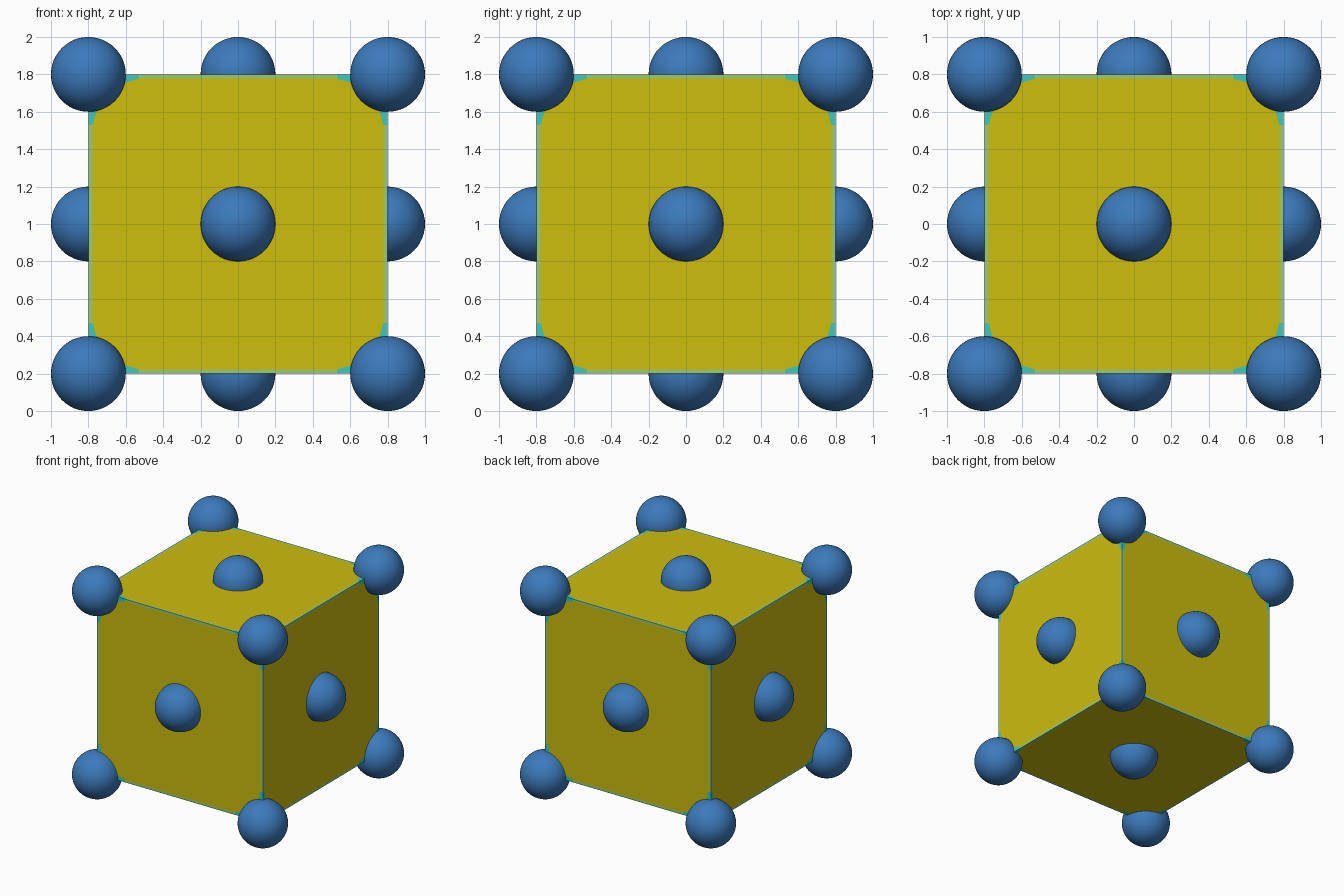
import bpy, bmesh, math
from mathutils import Matrix, Vector

cube = bpy.data.objects.get("Cube")
if cube:
    bpy.data.objects.remove(cube, do_unlink=True)


def material(name, rgb):
    m = bpy.data.materials.new(name)
    m.use_nodes = True
    m.diffuse_color = (*rgb, 1)
    bsdf = next(n for n in m.node_tree.nodes if n.type == 'BSDF_PRINCIPLED')
    bsdf.inputs["Base Color"].default_value = (*rgb, 1)
    return m


blue = material("blue", (0.045, 0.195, 0.50))
yellow = material("yellow", (0.61, 0.51, 0.004))
green = material("pale green", (0.33, 0.60, 0.16))
teal = material("teal", (0.05, 0.58, 0.48))

H = 0.8        # half size of the cell
S = 0.777      # half size of the yellow panel
A = 0.53       # where the panel corner rounding starts
R = 0.2        # ball radius
CENTRE = Vector((0, 0, 1))


def quarter(points, k):
    """Turn 2D points by k quarter turns and lift them onto the panel plane."""
    rot = Matrix.Rotation(k * math.pi / 2, 3, 'Z')
    return [rot @ Vector((x, y, H)) for x, y in points]


# Rotations that carry the top panel to each of the six sides
sides = [Matrix.Rotation(k * math.pi / 2, 3, 'X') for k in range(4)]
sides += [Matrix.Rotation(s * math.pi / 2, 3, 'Y') for s in (1, -1)]

# Cube body: yellow panels, pale edge strips and teal corner pieces
arc = [(S, A), (0.757, 0.60), (0.69, 0.69), (0.60, 0.757), (A, S)]
corner = [(H, A), (H, H), (A, H)] + arc[::-1]
strip = [(S, -A), (H, -A), (H, A), (S, A)]
bm = bmesh.new()
for side in sides:
    panel = [p for k in range(4) for p in quarter(arc, k)]
    pieces = [(panel, 0)]
    for k in range(4):
        pieces += [(quarter(strip, k), 1), (quarter(corner, k), 2)]
    for points, index in pieces:
        face = bm.faces.new([bm.verts.new(side @ p + CENTRE) for p in points])
        face.material_index = index
bmesh.ops.remove_doubles(bm, verts=bm.verts, dist=0.0005)
mesh = bpy.data.meshes.new("cube_body")
bm.to_mesh(mesh)
bm.free()
for m in (yellow, green, teal):
    mesh.materials.append(m)
bpy.context.collection.objects.link(bpy.data.objects.new("cube_body", mesh))

# One shared ball mesh
bm = bmesh.new()
bmesh.ops.create_uvsphere(bm, u_segments=48, v_segments=24, radius=R)
for f in bm.faces:
    f.smooth = True
ball = bpy.data.meshes.new("ball")
bm.to_mesh(ball)
bm.free()
ball.materials.append(blue)


def add_ball(name, position):
    ob = bpy.data.objects.new(name, ball)
    ob.location = CENTRE + Vector(position)
    bpy.context.collection.objects.link(ob)


# Balls on the eight corners
for x, xn in ((H, "left"), (-H, "right")):
    for y, yn in ((-H, "front"), (H, "back")):
        for z, zn in ((H, "top"), (-H, "bottom")):
            add_ball(f"corner_ball_{zn}_{yn}_{xn}", (x, y, z))

# Balls in the middle of the six sides
for name, pos in {"left": (H, 0, 0), "right": (-H, 0, 0), "front": (0, -H, 0),
                  "back": (0, H, 0), "top": (0, 0, H), "bottom": (0, 0, -H)}.items():
    add_ball(f"side_ball_{name}", pos)
